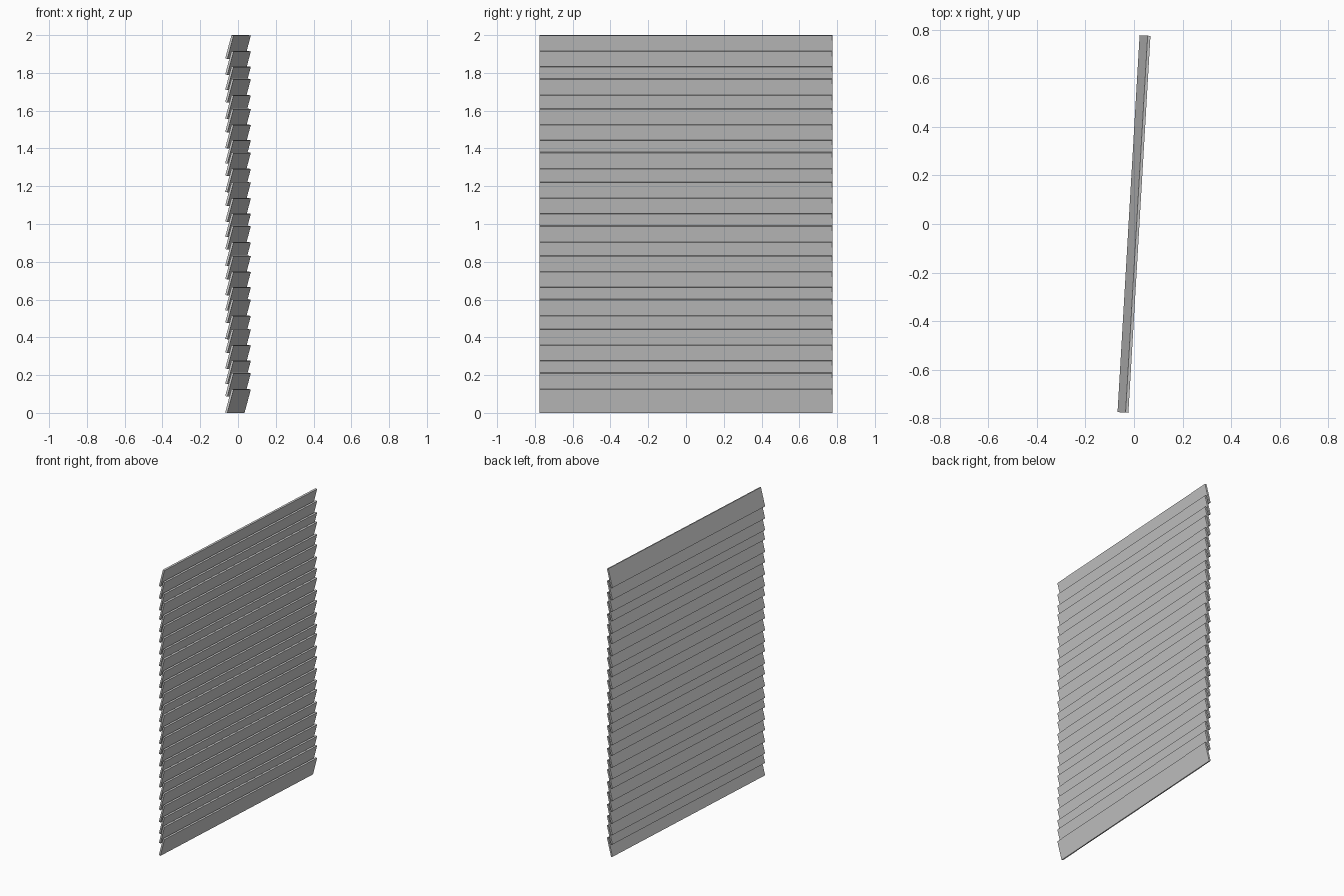
import bpy
from math import radians, sin, cos

if "Cube" in bpy.data.objects:
    bpy.data.objects.remove(bpy.data.objects["Cube"])

TILT, YAW = radians(15), radians(3.35)
LENGTH, WIDTH, THICK = 1.553, 0.128, 0.012
HEIGHT = WIDTH * cos(TILT) + THICK * sin(TILT)   # vertical extent of one slat

# Top heights of the slats: a slightly uneven spacing repeating every five slats
PITCHES = [0.0845, 0.081, 0.066, 0.086, 0.0725]
tops = [2.0]
for i in range(24):
    tops.append(tops[-1] - PITCHES[i % 5])
scale = (2.0 - HEIGHT) / (2.0 - tops[-1])        # lowest slat stands on z = 0
tops = [2.0 - (2.0 - z) * scale for z in tops]


def slat(index, top):
    bpy.ops.mesh.primitive_cube_add(size=1, location=(0, 0, top - HEIGHT / 2))
    ob = bpy.context.object
    ob.name = f"slat_{index:02d}"
    ob.scale = (THICK, LENGTH, WIDTH)
    ob.rotation_euler = (0, TILT, -YAW)


# Stack of tilted blind slats
for n, z in enumerate(tops):
    slat(n + 1, z)
